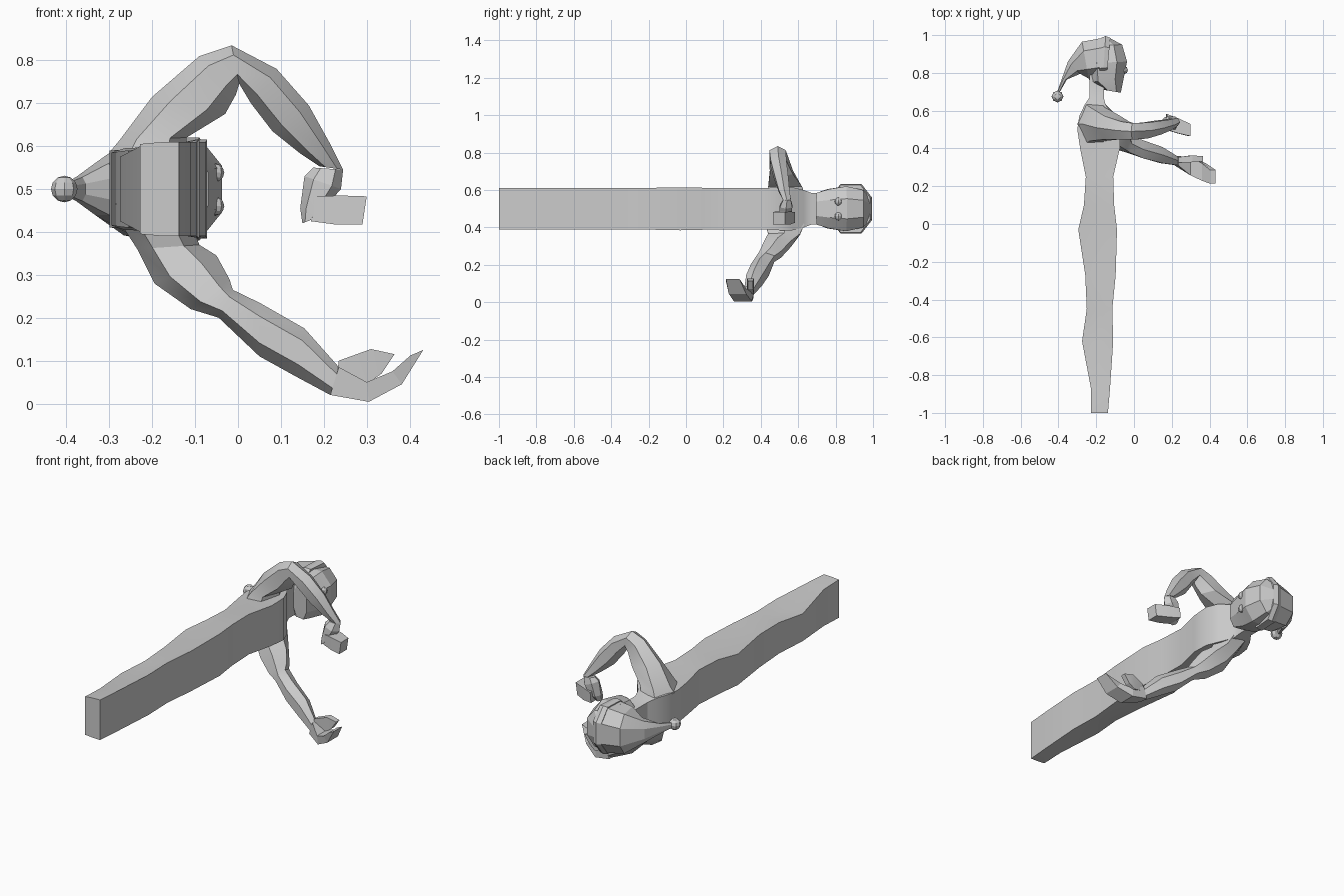
import bpy, bmesh, math
from mathutils import Vector as V

grey = bpy.data.materials.new("plain grey")
grey.diffuse_color = (0.6, 0.6, 0.6, 1)

HEX = [(math.cos(a * math.pi / 3), math.sin(a * math.pi / 3) * 1.1) for a in range(6)]
OCT = [(1, .45), (.5, 1), (-.5, 1), (-1, .45), (-1, -.45), (-.5, -1), (.5, -1), (1, -.45)]
BOX = [(1, 1), (-1, 1), (-1, -1), (1, -1)]


def finish(name, bm, angle):
    bmesh.ops.recalc_face_normals(bm, faces=bm.faces)
    me = bpy.data.meshes.new(name)
    bm.to_mesh(me)
    bm.free()
    me.materials.append(grey)
    ob = bpy.data.objects.new(name, me)
    bpy.context.collection.objects.link(ob)
    bpy.ops.object.select_all(action='DESELECT')
    ob.select_set(True)
    bpy.context.view_layer.objects.active = ob
    bpy.ops.object.shade_smooth_by_angle(angle=math.radians(angle))
    return ob


def skin(name, rings, angle=25):
    """Bridge a list of point rings and cap both ends."""
    bm = bmesh.new()
    vs = [[bm.verts.new(p) for p in r] for r in rings]
    n = len(vs[0])
    for a, b in zip(vs, vs[1:]):
        for i in range(n):
            j = (i + 1) % n
            bm.faces.new((a[i], a[j], b[j], b[i]))
    bm.faces.new(vs[0])
    bm.faces.new(vs[-1])
    return finish(name, bm, angle)


def limb(name, sections, shape=HEX, angle=25):
    """Sections: outer x, z, inner x, z, centre y, half depth in y."""
    rings = []
    for ox, oz, ix, iz, y, h in sections:
        c, d = V(((ox + ix) / 2, y, (oz + iz) / 2)), V(((ox - ix) / 2, 0, (oz - iz) / 2))
        rings.append([c + d * u + V((0, h * v, 0)) for u, v in shape])
    return skin(name, rings, angle)


def trunk(name, sections, shape=OCT, angle=25):
    """Sections: outer x, y, inner x, y, half width in z."""
    rings = []
    for ox, oy, ix, iy, h in sections:
        c, d = V(((ox + ix) / 2, (oy + iy) / 2, .5)), V(((ox - ix) / 2, (oy - iy) / 2, 0))
        rings.append([c + d * u + V((0, 0, h * v)) for u, v in shape])
    return skin(name, rings, angle)


def ball(name, loc, r):
    bm = bmesh.new()
    bmesh.ops.create_uvsphere(bm, u_segments=8, v_segments=6, radius=r)
    bmesh.ops.translate(bm, verts=bm.verts, vec=loc)
    return finish(name, bm, 20)


# Body and joined legs: y, back x, front x, back half width, front half width
body = []
for y, xb, xf, hb, hf in [
        (-1, -.228, -.138, .105, .11), (-.87, -.228, -.127, .10, .11),
        (-.62, -.275, -.11, .075, .11), (-.45, -.25, -.115, .085, .11),
        (-.27, -.258, -.097, .09, .11), (-.03, -.295, -.09, .085, .115),
        (.1, -.265, -.105, .095, .112), (.25, -.255, -.11, .095, .11),
        (.4, -.285, -.075, .09, .11), (.5, -.30, -.072, .09, .115),
        (.57, -.29, -.10, .09, .115), (.63, -.262, -.15, .085, .10),
        (.67, -.235, -.16, .07, .085), (.80, -.235, -.16, .07, .085)]:
    xm = (xb + xf) / 2
    hm = min(hb, hf) + .004
    body.append([V((x, y, .5 + z)) for x, z in
                 [(xf, hf), (xm, hm), (xb, hb), (xb, -hb), (xm, -hm), (xf, -hf)]])
skin("body", body, 30)

# Head, from jaw to crown
trunk("head", [(-.07, .695, -.16, .71, .085), (-.055, .77, -.235, .75, .105),
               (-.037, .86, -.25, .85, .12), (-.063, .95, -.24, .94, .10),
               (-.13, .985, -.2, .97, .06)], angle=15)

# Drooping cap with rim and bobble
trunk("cap_rim", [(-.125, .985, -.145, .775, .128), (-.15, .995, -.165, .77, .132),
                  (-.175, .985, -.185, .77, .128)], angle=15)
trunk("cap", [(-.15, .988, -.165, .78, .127), (-.275, .965, -.24, .77, .108),
              (-.35, .86, -.285, .795, .06), (-.385, .76, -.355, .765, .028),
              (-.41, .69, -.398, .69, .012)], angle=15)
ball("cap_bobble", (-.405, .675, .5), .031)

# Eyes and nose
for side, z in (("left", .538), ("right", .46)):
    ball(side + "_eye", (-.054, .815, z), .022)

# Raised arm
limb("raised_arm", [
    (-.30, .585, -.12, .56, .53, .11), (-.275, .615, -.12, .62, .53, .095),
    (-.20, .715, -.03, .675, .51, .065), (-.09, .81, -.005, .72, .495, .05),
    (-.015, .835, .003, .745, .49, .046), (.09, .78, .03, .70, .495, .044),
    (.165, .695, .08, .635, .51, .038), (.215, .605, .145, .583, .525, .03),
    (.245, .545, .19, .553, .54, .022)])
limb("raised_palm", [
    (.245, .545, .175, .55, .54, .022), (.24, .50, .155, .53, .535, .035),
    (.20, .455, .145, .455, .53, .035), (.175, .43, .15, .42, .52, .025)], angle=15)
limb("raised_fingers", [
    (.175, .482, .17, .425, .54, .042), (.235, .485, .23, .417, .52, .04),
    (.30, .483, .29, .417, .497, .032)], BOX, 15)

# Lowered arm
limb("lowered_arm", [
    (-.11, .42, -.28, .43, .53, .11), (-.09, .37, -.235, .36, .525, .09),
    (-.05, .345, -.195, .28, .49, .075), (-.02, .29, -.11, .22, .45, .06),
    (-.012, .265, -.045, .20, .425, .05), (.05, .235, .05, .11, .395, .05),
    (.155, .175, .135, .063, .365, .045), (.235, .085, .215, .02, .335, .025)])
limb("lowered_hand", [
    (.235, .085, .215, .02, .335, .025), (.30, .05, .305, .004, .305, .048),
    (.36, .075, .382, .045, .275, .046), (.402, .112, .432, .125, .25, .036)], BOX, 15)
limb("lowered_thumb", [
    (.235, .10, .23, .06, .34, .014), (.31, .127, .30, .045, .345, .018),
    (.365, .115, .335, .07, .345, .014)], BOX, 15)
